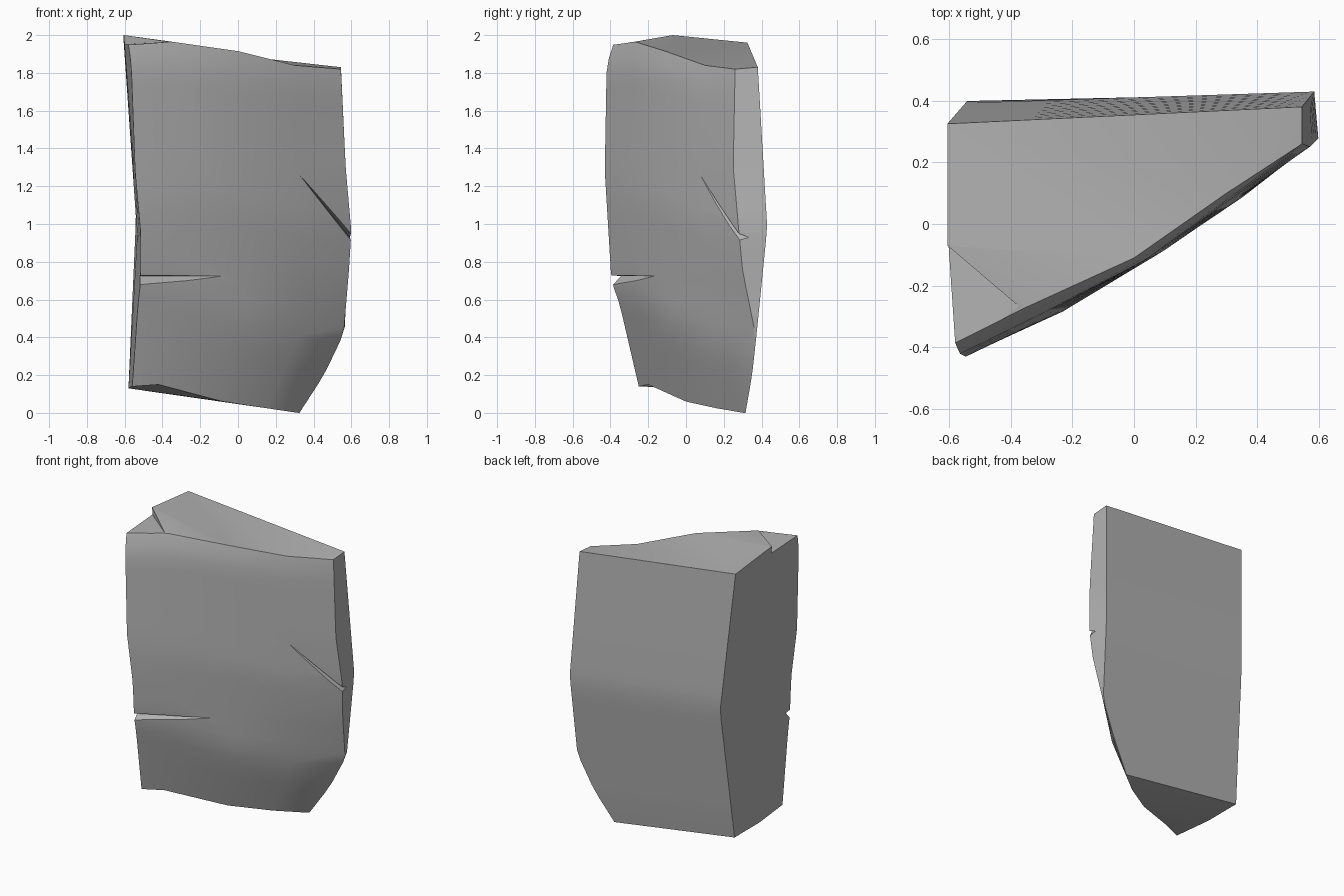
import bpy
import bmesh
from mathutils import Vector

default_cube = bpy.data.objects.get("Cube")
if default_cube:
    bpy.data.objects.remove(default_cube, do_unlink=True)

# Single stone colour
stone = bpy.data.materials.new("stone_grey")
stone.use_nodes = True
stone_colour = (0.45, 0.45, 0.45, 1)
stone.diffuse_color = stone_colour
stone.node_tree.nodes["Principled BSDF"].inputs["Base Color"].default_value = stone_colour


def resample(profile, row_count):
    """Sample an upright edge profile at even height fractions."""
    points = [Vector(p) for p in profile]
    bottom, top = points[0].z, points[-1].z
    samples = []
    for row in range(row_count + 1):
        height = bottom + (top - bottom) * row / row_count
        for low, high in zip(points, points[1:]):
            if height <= high.z + 1e-6:
                samples.append(low.lerp(high, (height - low.z) / (high.z - low.z)))
                break
    return samples


def finish(name, bm):
    """Turn a bmesh into a linked object with outward normals."""
    bmesh.ops.recalc_face_normals(bm, faces=bm.faces[:])
    mesh = bpy.data.meshes.new(name)
    bm.to_mesh(mesh)
    bm.free()
    obj = bpy.data.objects.new(name, mesh)
    bpy.context.collection.objects.link(obj)
    mesh.materials.append(stone)
    return obj


def loft(name, profiles, row_count):
    """Skin a closed ring of upright profiles and cap both ends."""
    bm = bmesh.new()
    columns = [[bm.verts.new(p) for p in resample(profile, row_count)]
               for profile in profiles]
    for left, right in zip(columns, columns[1:] + columns[:1]):
        for row in range(row_count):
            bm.faces.new((left[row], right[row], right[row + 1], left[row + 1]))
    caps = [bm.faces.new([column[end] for column in columns]) for end in (0, -1)]
    bmesh.ops.triangulate(bm, faces=caps)
    return finish(name, bm)


def chisel(target, name, corners):
    """Cut a four-cornered wedge out of the target."""
    bm = bmesh.new()
    for corner in corners:
        bm.verts.new(corner)
    bmesh.ops.convex_hull(bm, input=bm.verts[:])
    cutter = finish(name, bm)
    cutter.hide_render = True
    cut = target.modifiers.new(name, "BOOLEAN")
    cut.operation = "DIFFERENCE"
    cut.solver = "EXACT"
    cut.object = cutter
    bpy.context.view_layer.objects.active = target
    bpy.ops.object.modifier_apply(modifier=cut.name)
    bpy.data.objects.remove(cutter, do_unlink=True)


# Upright edges of the slab, each listed from bottom to top
front_corner = [(-.56, -.25, .14), (-.53, -.35, .57), (-.515, -.395, .7),
                (-.515, -.41, .95), (-.545, -.43, 1.28), (-.565, -.42, 1.84),
                (-.58, -.385, 1.95)]
front_first = [(-.42, -.2, .15), (-.28, -.26, .6), (-.23, -.285, 1.15),
               (-.3, -.29, 1.85), (-.35, -.27, 1.965)]
front_middle = [(-.08, 0, .06), (.03, -.09, .5), (.1, -.085, 1.1),
                (.03, -.12, 1.8), (0, -.11, 1.915)]
front_last = [(.15, .16, .025), (.3, .13, .35), (.35, .085, 1),
              (.31, .08, 1.75), (.3, .1, 1.84)]
end_front = [(.32, .305, 0), (.45, .335, .2), (.56, .365, .43), (.587, .3, .75),
             (.6, .28, .96), (.57, .25, 1.3), (.545, .26, 1.82)]
end_back = [(.325, .315, 0), (.455, .35, .2), (.565, .375, .43),
            (.585, .43, .98), (.545, .38, 1.83)]
back_corner = [(-.58, .3, .13), (-.54, .4, 1.03), (-.605, .325, 1.96)]
side_middle = [(-.58, .03, .13), (-.53, -.02, 1), (-.605, -.07, 2)]

slab = loft("rock_slab", [front_corner, front_first, front_middle, front_last,
                          end_front, end_back, back_corner, side_middle], 24)

# Level crack, slanting crack and chipped top corner
chisel(slab, "level_crack", [(.05, -.11, .725), (-.56, -.36, .725),
                             (-.62, -.5, .6), (-.62, -.5, .73)])
chisel(slab, "slanting_crack", [(.31, .06, 1.28), (.6, .34, .92),
                                (.68, .2, .92), (.67, .2, .8)])
chisel(slab, "corner_chip", [(-.37, -.27, 1.963), (-.64, -.04, 1.95),
                             (-.64, -.04, 2.2), (-.7, -.5, 1.94)])

# Soft broad faces with crisp broken edges
bpy.ops.object.select_all(action="DESELECT")
slab.select_set(True)
bpy.context.view_layer.objects.active = slab
bpy.ops.object.shade_smooth_by_angle(angle=0.52)
